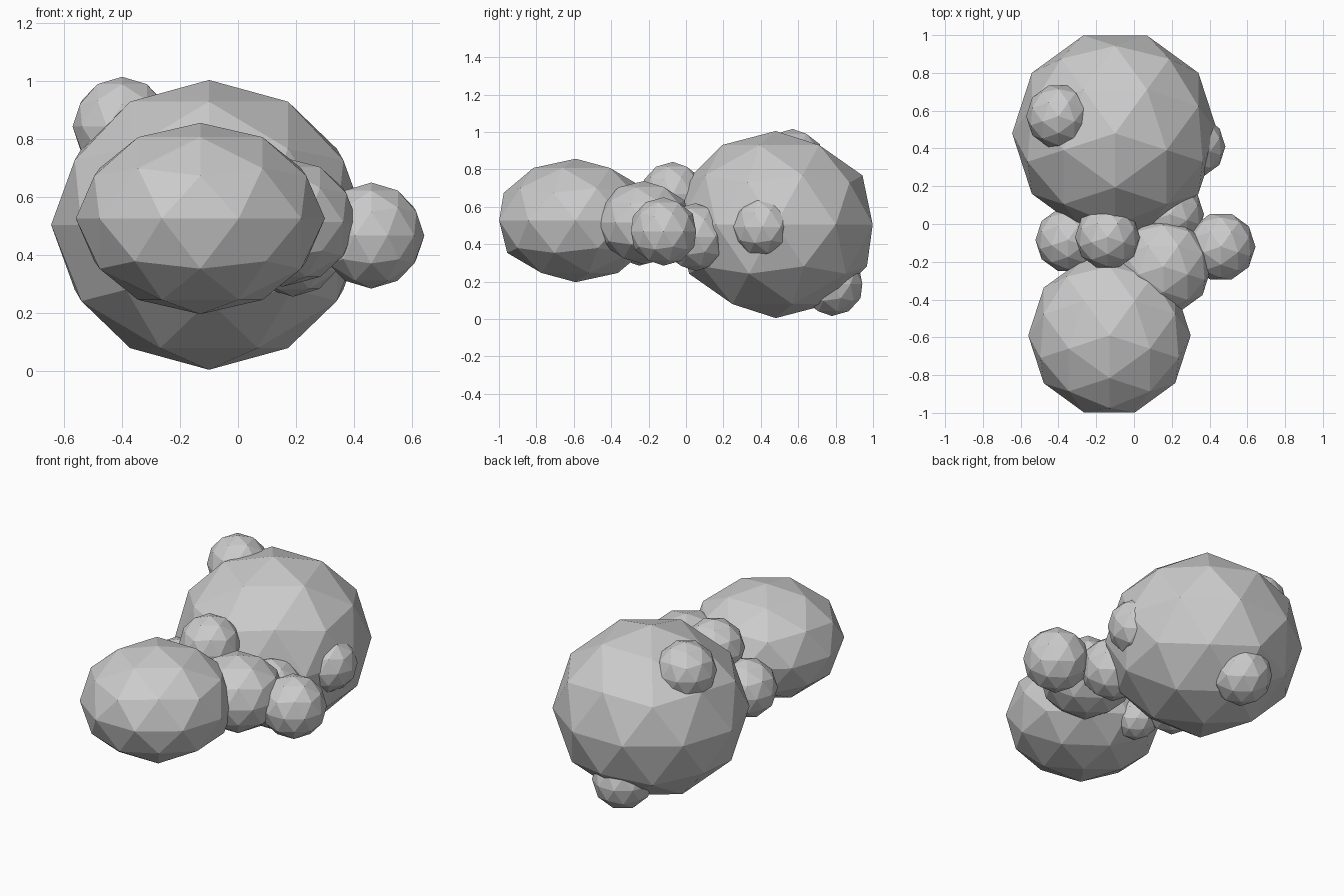
import bpy
import math

cube = bpy.data.objects.get("Cube")
if cube:
    bpy.data.objects.remove(cube, do_unlink=True)

# Single plain grey
grey = bpy.data.materials.new("plain grey")
grey.use_nodes = True
colour = (0.6, 0.6, 0.6, 1)
grey.diffuse_color = colour
grey.node_tree.nodes["Principled BSDF"].inputs["Base Color"].default_value = colour


def ball(name, centre, radii):
    """Flat-shaded, faceted ball with its own width, depth and height."""
    bpy.ops.mesh.primitive_ico_sphere_add(
        subdivisions=2, radius=1, location=centre, rotation=(0, 0, -math.pi / 2))
    ob = bpy.context.object
    ob.name = name
    # Turned a quarter, so local x runs along depth
    ob.scale = (radii[1], radii[0], radii[2])
    ob.data.materials.append(grey)
    return ob


def round_ball(name, centre, r):
    return ball(name, centre, (r, r, r))


# Main masses
ball("rear_body", (-0.10, 0.48, 0.505), (0.545, 0.545, 0.50))
ball("front_head", (-0.13, -0.59, 0.527), (0.43, 0.43, 0.33))
ball("neck_mass", (0.155, -0.225, 0.515), (0.257, 0.257, 0.223))

# Small lumps around the neck
round_ball("neck_lump_left", (0.46, -0.12, 0.468), 0.183)
round_ball("neck_lump_inner", (0.19, 0.05, 0.438), 0.181)
round_ball("neck_lump_top", (-0.14, -0.07, 0.668), 0.172)
round_ball("neck_lump_right", (-0.35, -0.085, 0.475), 0.172)
round_ball("neck_lump_under", (-0.22, -0.25, 0.41), 0.125)

# Small lumps on the body
round_ball("body_lump_top", (-0.40, 0.57, 0.845), 0.171)
round_ball("body_lump_side", (0.32, 0.41, 0.493), 0.164)
round_ball("body_lump_rear", (-0.12, 0.78, 0.187), 0.171)
